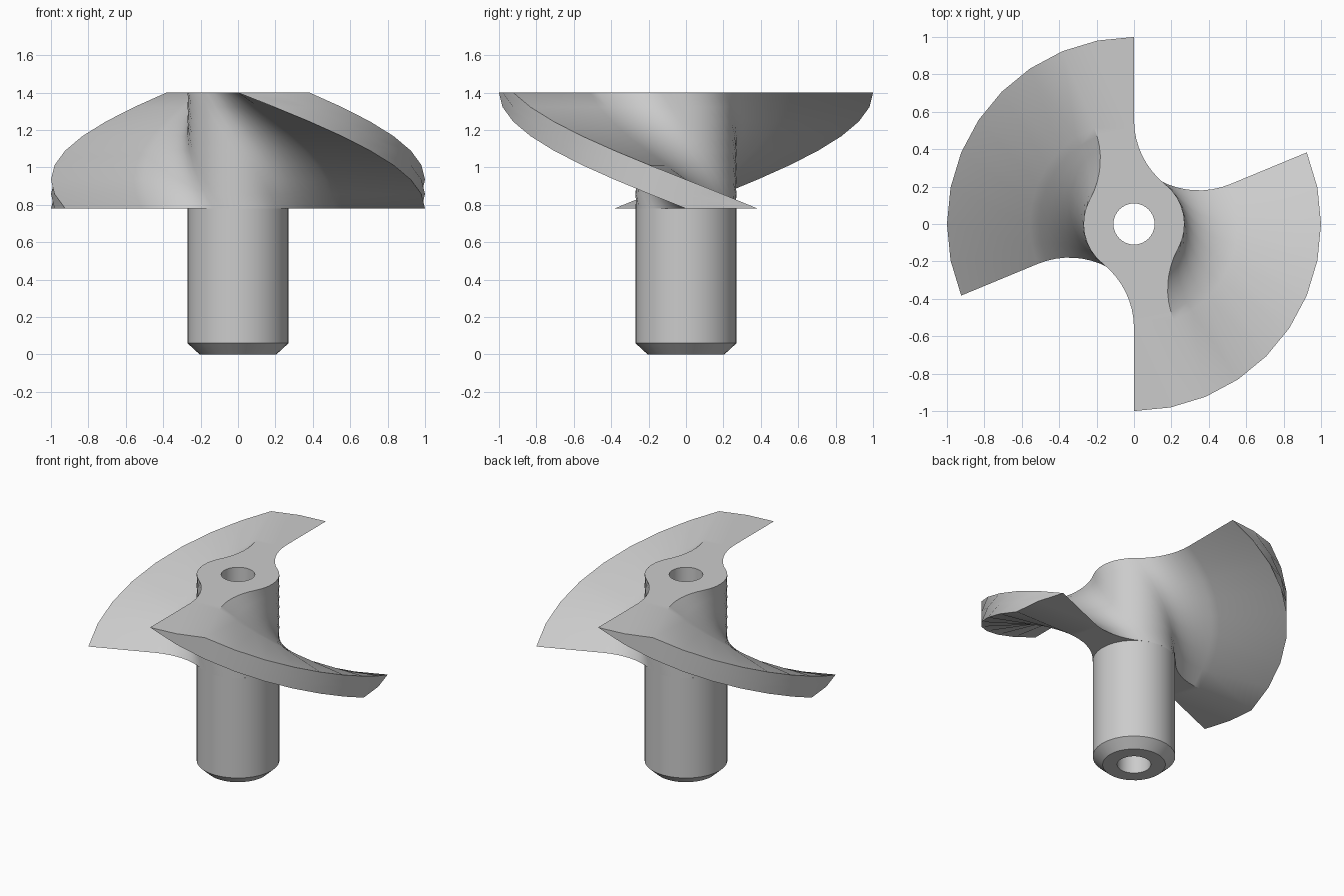
import bpy, bmesh
from math import radians, pi, sin, cos, atan2, sqrt

cube = bpy.data.objects.get("Cube")
if cube:
    bpy.data.objects.remove(cube, do_unlink=True)

HUB, BORE, TIP = 0.27, 0.11, 1.0
BASE, TOP = 0.78, 1.4
FILLET = 0.44
BLADE, TWIST = radians(22.5), radians(90)
LAYERS = 8

# One plain grey material
grey = bpy.data.materials.new("plain grey")
grey.use_nodes = True
colour = (0.6, 0.6, 0.6, 1)
grey.diffuse_color = colour
grey.node_tree.nodes["Principled BSDF"].inputs["Base Color"].default_value = colour


def finish(bm, name):
    bmesh.ops.recalc_face_normals(bm, faces=bm.faces)
    mesh = bpy.data.meshes.new(name)
    bm.to_mesh(mesh)
    bm.free()
    mesh.materials.append(grey)
    obj = bpy.data.objects.new(name, mesh)
    bpy.context.collection.objects.link(obj)
    bpy.ops.object.select_all(action='DESELECT')
    obj.select_set(True)
    bpy.context.view_layer.objects.active = obj
    bpy.ops.object.shade_smooth_by_angle(angle=radians(30))
    return obj


def polar(r, a):
    return (r * cos(a), r * sin(a))


def arc(r, start, end, steps, centre=(0, 0)):
    angles = [start + (end - start) * i / steps for i in range(steps + 1)]
    return [(centre[0] + r * cos(a), centre[1] + r * sin(a)) for a in angles]


def ring(bm, points, z, turn=0):
    c, s = cos(turn), sin(turn)
    return [bm.verts.new((x * c - y * s, x * s + y * c, z)) for x, y in points]


def bridge(bm, a, b):
    for i in range(len(a)):
        j = (i + 1) % len(a)
        bm.faces.new((a[i], a[j], b[j], b[i]))


def cap(bm, *loops):
    edges = []
    for loop in loops:
        for i, v in enumerate(loop):
            pair = (v, loop[(i + 1) % len(loop)])
            edges.append(bm.edges.get(pair) or bm.edges.new(pair))
    bmesh.ops.triangle_fill(bm, edges=edges, use_beauty=True)


# Blade section: tip arc, fillet into hub, hub arc, fillet out to the next blade
reach = sqrt((FILLET + HUB) ** 2 - FILLET ** 2)
lean = atan2(FILLET, reach)


def fillet(edge, side):
    centre = polar(FILLET + HUB, edge + side * lean)
    return arc(FILLET, edge - side * pi / 2, edge + side * (lean - pi), 8, centre)


def half_section():
    start = -pi / 2
    near, far = start + BLADE, start + pi
    points = arc(TIP, start, near, 2)
    points += fillet(near, 1)
    points += arc(HUB, near + lean, far - lean, 8)[1:-1]
    points += fillet(far, -1)[::-1]
    return points


half = half_section()
section = half + [(-x, -y) for x, y in half]
bore = arc(BORE, 0, 2 * pi, 32)[:-1]

# Twisted two-blade rotor
bm = bmesh.new()
rings = []
for i in range(LAYERS + 1):
    t = i / LAYERS
    rings.append(ring(bm, section, TOP + (BASE - TOP) * t, TWIST * t))
for a, b in zip(rings, rings[1:]):
    bridge(bm, a, b)
bore_top, bore_low = ring(bm, bore, TOP), ring(bm, bore, BASE)
bridge(bm, bore_top, bore_low)
cap(bm, rings[0], bore_top)
cap(bm, rings[-1], bore_low)
finish(bm, "twisted_rotor")

# Hollow shaft with a chamfered foot
bm = bmesh.new()
profile = [(BORE, BASE), (BORE, 0), (0.205, 0), (HUB, 0.06), (HUB, BASE)]
rings = [ring(bm, arc(r, 0, 2 * pi, 32)[:-1], z) for r, z in profile]
for a, b in zip(rings, rings[1:] + rings[:1]):
    bridge(bm, a, b)
finish(bm, "shaft")
